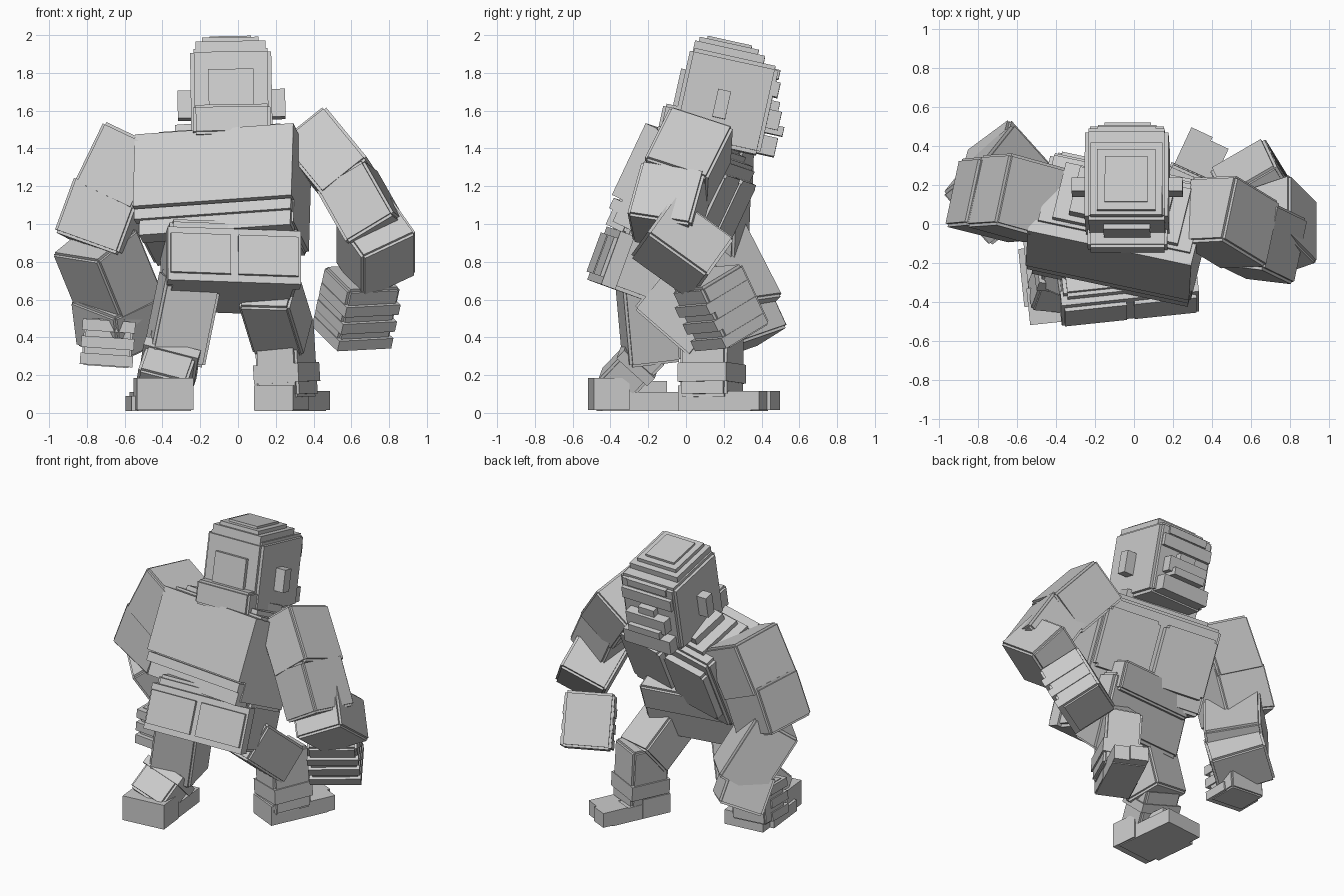
import bpy, bmesh, math
from mathutils import Vector, Matrix, Euler

grey = bpy.data.materials.new("light_grey")
grey.diffuse_color = (0.6, 0.6, 0.6, 1)


def build(name, matrix, boxes):
    """One object from local boxes given as (centre, size)."""
    bm = bmesh.new()
    for c, s in boxes:
        m = matrix @ Matrix.Translation(c) @ Matrix.Diagonal((*s, 1))
        bmesh.ops.create_cube(bm, size=1, matrix=m)
    me = bpy.data.meshes.new(name)
    bm.to_mesh(me)
    bm.free()
    me.materials.append(grey)
    ob = bpy.data.objects.new(name, me)
    bpy.context.collection.objects.link(ob)
    return ob


def frame(loc, rx=0, ry=0, rz=0):
    e = Euler([math.radians(a) for a in (rx, ry, rz)], 'XYZ')
    return Matrix.Translation(loc) @ e.to_matrix().to_4x4()


def stepped(w, d, h, s=0.02, c=(0, 0, 0)):
    """Block with stepped edges: three overlapping boxes."""
    return [(c, (w, d - 2 * s, h - 2 * s)),
            (c, (w - 2 * s, d, h - 2 * s)),
            (c, (w - 2 * s, d - 2 * s, h))]


def limb(name, p0, p1, w, d, yaw=0, s=0.015, extra=(), across=None):
    """Stepped block running between two points, local z pointing back to p0."""
    p0, p1 = Vector(p0), Vector(p1)
    z = (p0 - p1).normalized()
    a = math.radians(yaw)
    x = Vector(across or (math.cos(a), math.sin(a), 0))
    x = (x - z * x.dot(z)).normalized()
    y = z.cross(x)
    m = Matrix((x, y, z)).transposed().to_4x4()
    m.translation = (p0 + p1) / 2
    return build(name, m, stepped(w, d, (p0 - p1).length, s) + list(extra))


# Head: skull, stacked crown, brow, muzzle, back plate and ears
head = frame((-0.035, 0.195, 1.66), -12.5, -1, 0)
build("head", head, stepped(0.43, 0.48, 0.48, 0.02, (0, 0.015, -0.01)) + [
    ((0, -0.02, 0.24), (0.37, 0.38, 0.06)),
    ((0, -0.03, 0.275), (0.30, 0.32, 0.04)),
    ((0, -0.03, 0.295), (0.22, 0.24, 0.03)),
    ((0.0, -0.235, 0.0), (0.24, 0.03, 0.22))])
build("neck", head, stepped(0.41, 0.28, 0.16, 0.015, (0, -0.16, -0.17)))
build("brow", head, [((0, 0.25, 0.11), (0.38, 0.06, 0.08)),
                     ((0, 0.24, 0.19), (0.30, 0.05, 0.05))])
build("muzzle", head, [((0, 0.26, -0.19), (0.36, 0.14, 0.10)),
                       ((0, 0.26, -0.05), (0.30, 0.12, 0.10)),
                       ((0, 0.29, -0.10), (0.24, 0.12, 0.05)),
                       ((0, 0.26, 0.02), (0.12, 0.08, 0.06))])
build("ears", head, [((sx * 0.235, 0.0, -0.03), (0.10, 0.07, 0.15))
                     for sx in (-1, 1)])

# Upper torso with back slabs, traps and chest plates
torso = frame((-0.07, -0.015, 1.18), -25, -4, -12)
build("upper_torso", torso, stepped(0.84, 0.42, 0.58, 0.02, (0, 0.01, -0.03)))
build("back_slabs", torso, [((-0.01, -0.21, 0.035), (0.86, 0.07, 0.42)),
                            ((-0.01, -0.20, -0.215), (0.85, 0.06, 0.06)),
                            ((0.0, -0.16, -0.28), (0.82, 0.10, 0.10))])
build("traps", torso, [((0, 0.0, 0.26), (0.66, 0.32, 0.06)),
                       ((0, 0.0, 0.31), (0.50, 0.26, 0.06))])
for side, sx in (("left", -1), ("right", 1)):
    build(side + "_chest_plate", torso,
          [((sx * 0.205, 0.235, -0.02), (0.37, 0.06, 0.36)),
           ((sx * 0.205, 0.235, -0.02), (0.33, 0.06, 0.40))])

# Lower torso with seat plates
pelvis = frame((-0.045, -0.20, 0.78), -20, 2, 6)
build("lower_torso", pelvis, stepped(0.68, 0.47, 0.36, 0.02, (0, 0.025, 0)))
build("belly", pelvis, stepped(0.62, 0.36, 0.20, 0.015, (0, 0.12, 0.17)))
build("seat", pelvis, [((0, -0.20, -0.03), (0.71, 0.08, 0.30))])
for side, sx in (("left", -1), ("right", 1)):
    build(side + "_seat_plate", pelvis,
          [((sx * 0.18, -0.235, -0.03), (0.32, 0.05, 0.22))])

# Left arm, forearm swung forward
limb("left_shoulder", (-0.52, 0.14, 1.45), (-0.68, 0.13, 1.12), 0.35, 0.38, -12)
limb("left_upper_arm", (-0.66, 0.13, 1.18), (-0.77, 0.12, 0.88), 0.37, 0.36, -12)
limb("left_forearm", (-0.76, 0.10, 0.91), (-0.60, 0.30, 0.52), 0.32, 0.37, 42)
limb("left_palm", (-0.66, 0.22, 0.60), (-0.63, 0.33, 0.36), 0.30, 0.37, 42)
build("left_fingers", frame((-0.69, 0.19, 0.37), 0, 4, 0),
      stepped(0.26, 0.22, 0.25, 0.01) +
      [((0, -0.05, z), (0.28, 0.18, 0.06)) for z in (-0.09, 0, 0.09)])

# Right arm, elbow out and forearm bent
limb("right_shoulder", (0.37, 0.08, 1.48), (0.60, -0.06, 1.20), 0.31, 0.36, -12)
limb("right_upper_arm", (0.57, -0.05, 1.24), (0.735, -0.13, 0.95), 0.30, 0.35, -12)
limb("right_forearm", (0.73, -0.18, 0.99), (0.73, 0.14, 0.76), 0.33, 0.29,
     across=(0.865, 0.32, 0.385))
limb("right_hand", (0.66, 0.11, 0.72), (0.59, 0.26, 0.40), 0.32, 0.29,
     across=(0.8, 0.58, -0.15),
     extra=[((0, -0.02, z), (0.33, 0.29, 0.06)) for z in (-0.14, -0.04, 0.06)])

# Left leg, stepping back
limb("left_thigh", (-0.25, -0.22, 0.72), (-0.34, -0.18, 0.28), 0.30, 0.28, 8)
limb("left_shin", (-0.33, -0.17, 0.36), (-0.41, -0.39, 0.13), 0.27, 0.20, 8,
     extra=[((0, 0, 0.04), (0.30, 0.22, 0.06))])
build("left_foot", frame((-0.41, -0.26, 0), 0, 0, 6),
      [((0, -0.15, 0.10), (0.30, 0.19, 0.17)),
       ((0, 0.02, 0.06), (0.28, 0.44, 0.10)),
       ((0.0, 0.05, 0.12), (0.20, 0.20, 0.10)),
       ((-0.12, 0.0, 0.05), (0.10, 0.30, 0.08))])

# Right leg, stepping forward
limb("right_thigh", (0.16, -0.16, 0.66), (0.24, 0.14, 0.40), 0.28, 0.27, -18)
limb("right_shin", (0.24, 0.14, 0.50), (0.265, 0.135, 0.08), 0.24, 0.27, -24,
     extra=[((0, 0.0, -0.08), (0.26, 0.28, 0.10))])
build("right_foot", frame((0.285, 0.215, 0), 0, 0, -25),
      [((0, -0.13, 0.08), (0.23, 0.20, 0.13)),
       ((0, -0.02, 0.06), (0.22, 0.42, 0.10)),
       ((0.06, 0.15, 0.065), (0.10, 0.18, 0.10)),
       ((-0.05, 0.17, 0.065), (0.12, 0.18, 0.10))])
